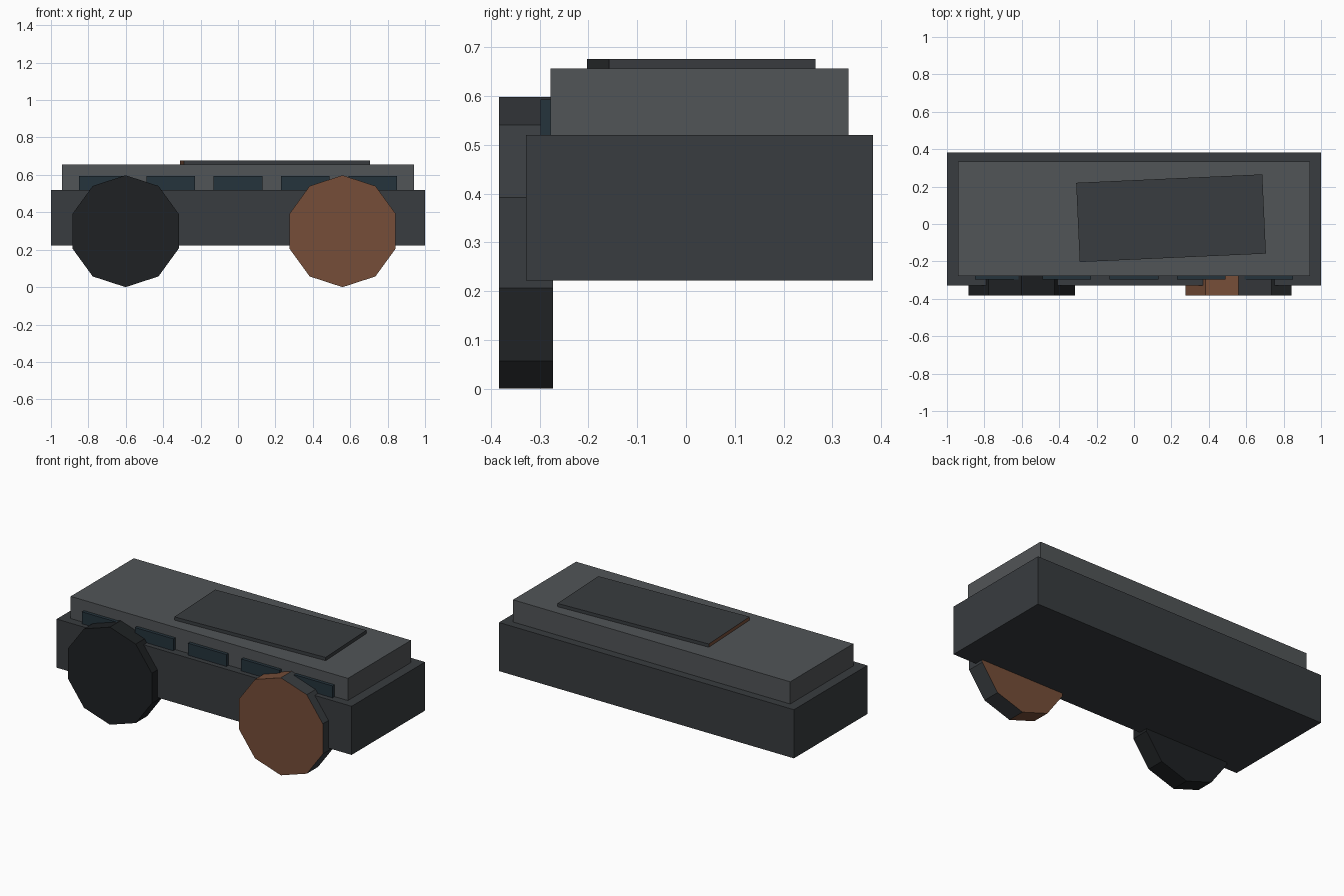
import bpy, math

if "Cube" in bpy.data.objects:
    bpy.data.objects.remove(bpy.data.objects["Cube"])


def material(name, rgb):
    m = bpy.data.materials.new(name)
    m.diffuse_color = (*rgb, 1)
    m.use_nodes = True
    m.node_tree.nodes["Principled BSDF"].inputs["Base Color"].default_value = m.diffuse_color
    return m


charcoal = material("charcoal", (0.04, 0.045, 0.05))
grey = material("cabin_grey", (0.083, 0.09, 0.096))
glass = material("dark_glass", (0.018, 0.033, 0.045))
rubber = material("rubber", (0.013, 0.015, 0.017))
rust = material("rust", (0.18, 0.075, 0.04))


def box(name, x, y, z, mat, turn=0):
    """Box from (min, max) ranges, optionally turned about z."""
    centre = [(a + b) / 2 for a, b in (x, y, z)]
    bpy.ops.mesh.primitive_cube_add(size=1, location=centre, rotation=(0, 0, turn))
    ob = bpy.context.object
    ob.name = name
    ob.scale = [b - a for a, b in (x, y, z)]
    bpy.ops.object.transform_apply(location=False, rotation=True, scale=True)
    ob.data.materials.append(mat)
    return ob


def wheel(name, x, mat):
    """Ten-sided wheel with a corner at the top."""
    r = 0.299
    bpy.ops.mesh.primitive_cylinder_add(vertices=10, radius=r, depth=0.11,
                                        location=(x, -0.328, r),
                                        rotation=(math.pi / 2, 0, 0))
    ob = bpy.context.object
    ob.name = name
    bpy.ops.object.transform_apply(location=False, rotation=True, scale=True)
    ob.data.materials.append(mat)
    return ob


# Hull and upper cabin
box("lower_body", (-1, 1), (-0.328, 0.383), (0.222, 0.52), charcoal)
box("upper_cabin", (-0.94, 0.94), (-0.278, 0.333), (0.52, 0.656), grey)

# Crooked roof panel with a rusted left edge
panel = box("roof_panel", (-0.30, 0.696), (-0.181, 0.243), (0.655, 0.676),
            charcoal, math.radians(2.6))
panel.data.materials.append(rust)
for f in panel.data.polygons:
    if f.normal.x < -0.7:
        f.material_index = 1

# Window row on the front side only
for i in range(5):
    cx = (i - 2) * 0.36
    box(f"window_{i + 1}", (cx - 0.13, cx + 0.13), (-0.298, -0.268), (0.5, 0.593), glass)

# Wheels: one dark, one rusted except for its right-hand treads
wheel("left_wheel", -0.601, rubber)
rusty = wheel("right_wheel", 0.559, rust)
rusty.data.materials.append(charcoal)
for f in rusty.data.polygons:
    if f.normal.x > 0.1:
        f.material_index = 1
